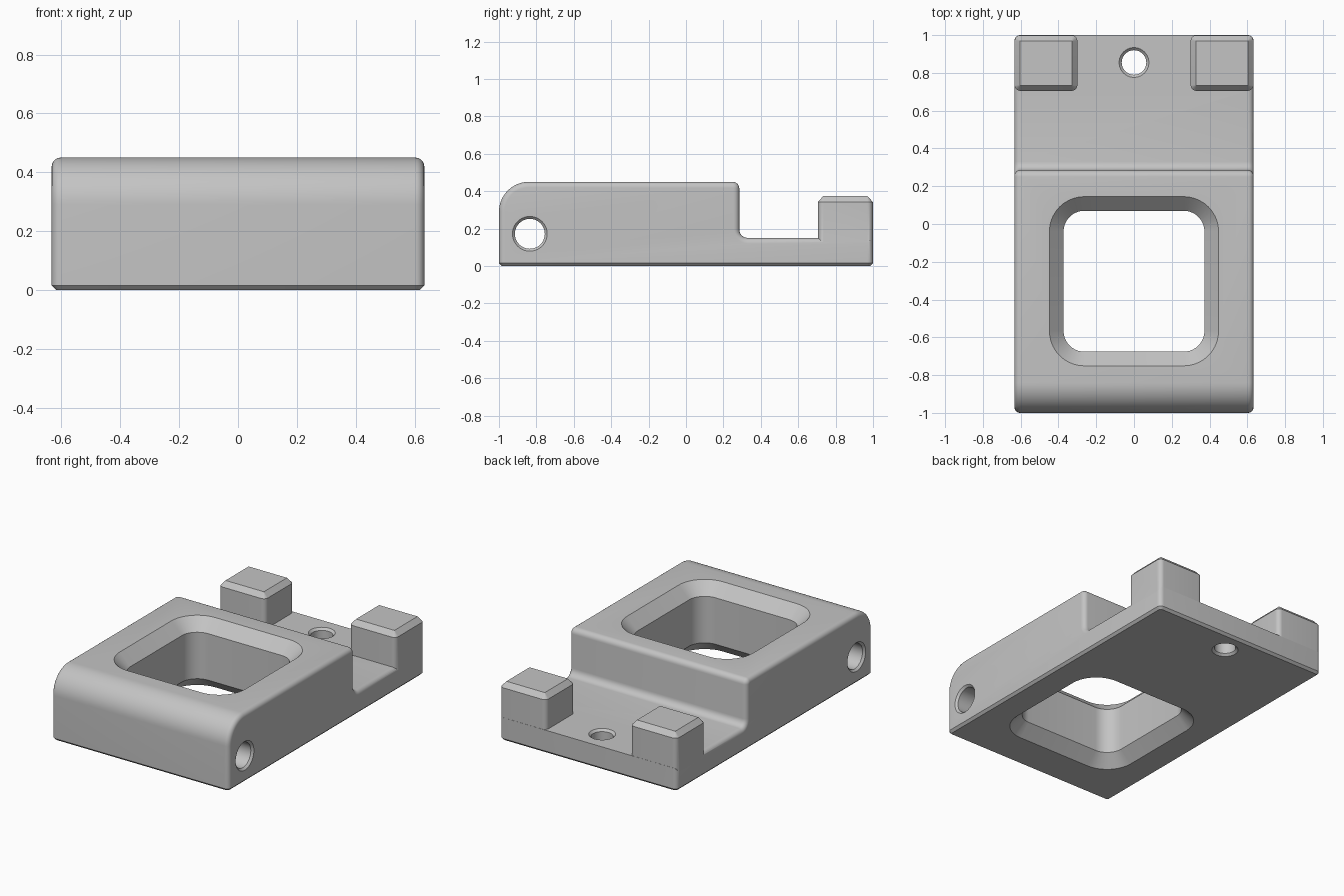
import bpy, bmesh
from math import sin, cos, pi, radians
from mathutils import Matrix

cube = bpy.data.objects.get("Cube")
if cube:
    bpy.data.objects.remove(cube)

HALF_W = 0.633     # half width of the body
EDGE = 0.03        # rounding of the side edges
CHAMFER = 0.015    # chamfer under the base

grey = bpy.data.materials.new("plain grey")
grey.use_nodes = True
grey.diffuse_color = (0.55, 0.55, 0.55, 1)
grey.node_tree.nodes["Principled BSDF"].inputs["Base Color"].default_value = grey.diffuse_color


def arc(cx, cy, r, start, end, n=10):
    angles = [radians(start + (end - start) * i / n) for i in range(n + 1)]
    return [(cx + r * cos(a), cy + r * sin(a)) for a in angles]


def loft(rings):
    """Closed solid through rings with equal point counts."""
    bm = bmesh.new()
    loops = [[bm.verts.new(p) for p in ring] for ring in rings]
    count = len(loops[0])
    for a, b in zip(loops, loops[1:]):
        for i in range(count):
            j = (i + 1) % count
            bm.faces.new((a[i], a[j], b[j], b[i]))
    bm.faces.new(loops[0][::-1])
    bm.faces.new(loops[-1])
    bmesh.ops.remove_doubles(bm, verts=bm.verts, dist=1e-5)
    bmesh.ops.recalc_face_normals(bm, faces=bm.faces)
    return bm


def make_object(name, bm):
    mesh = bpy.data.meshes.new(name)
    bm.to_mesh(mesh)
    bm.free()
    mesh.materials.append(grey)
    obj = bpy.data.objects.new(name, mesh)
    bpy.context.collection.objects.link(obj)
    return obj


def rounded_ring(cx, cy, hx, hy, r, z):
    pts = []
    for k, (sx, sy) in enumerate([(1, 1), (-1, 1), (-1, -1), (1, -1)]):
        pts += arc(cx + sx * (hx - r), cy + sy * (hy - r), r, 90 * k, 90 * k + 90)
    return [(x, y, z) for x, y in pts]


def chamfered_cutter(cx, cy, hx, hy, r, z0, z1, c):
    """Through opening, flared at 45 degrees on both faces."""
    e = 0.01
    steps = [(z0 - e, c + e), (z0 + c, 0), (z1 - c, 0), (z1 + e, c + e)]
    return loft([rounded_ring(cx, cy, hx + g, hy + g, r + g, z) for z, g in steps])


def side_profile(d):
    """Stepped side outline, shrunk by d everywhere but the base."""
    return ([(-1 + d, 0), (1 - d, 0), (1 - d, 0.15 - d)]
            + arc(0.33, 0.195, 0.045 + d, 270, 180, 6)
            + arc(0.25, 0.415, 0.035 - d, 0, 90, 6)
            + arc(-0.84, 0.29, 0.16 - d, 90, 180, 16))


# Body: side profile swept across the width with rounded side edges
half = []
for i in range(7):
    a = pi / 2 * i / 6
    half.append((HALF_W - EDGE + EDGE * sin(a), EDGE * (1 - cos(a))))
stations = [(-x, d) for x, d in reversed(half)] + half
bm = loft([[(x, y, z) for y, z in side_profile(d)] for x, d in stations])
base = [f for f in bm.faces if all(abs(v.co.z) < 1e-6 for v in f.verts)]
base = bmesh.ops.dissolve_faces(bm, faces=base)["region"]
bmesh.ops.bevel(bm, geom=list(base[0].edges), offset=CHAMFER, segments=1,
                affect='EDGES', clamp_overlap=False)
bmesh.ops.recalc_face_normals(bm, faces=bm.faces)
body = make_object("bracket_body", bm)


def combine(name, tool_bm, operation):
    tool = make_object(name, tool_bm)
    tool.hide_render = True
    mod = body.modifiers.new(name, 'BOOLEAN')
    mod.operation = operation
    mod.solver = 'EXACT'
    mod.object = tool
    bpy.context.view_layer.objects.active = body
    bpy.ops.object.modifier_apply(modifier=mod.name)
    bpy.data.objects.remove(tool)


# Two rear posts with chamfered tops
for side, name in ((1, "left_post"), (-1, "right_post")):
    steps = [(0.06, 0), (0.342, 0), (0.374, 0.029)]
    post = loft([rounded_ring(side * 0.466, 0.852, 0.166 - g, 0.147 - g, 0.03 - g, z)
                 for z, g in steps])
    combine(name, post, 'UNION')

# Large window, rear screw hole and cross hole
combine("window_cutter",
        chamfered_cutter(0, -0.303, 0.373, 0.373, 0.11, 0, 0.45, 0.075), 'DIFFERENCE')
combine("screw_hole_cutter",
        chamfered_cutter(0, 0.855, 0.065, 0.065, 0.065, 0, 0.15, 0.014), 'DIFFERENCE')
cross = chamfered_cutter(-0.172, -0.835, 0.08, 0.08, 0.08, -HALF_W, HALF_W, 0.013)
bmesh.ops.transform(cross, matrix=Matrix.Rotation(pi / 2, 4, 'Y'), verts=cross.verts)
combine("cross_hole_cutter", cross, 'DIFFERENCE')

# Smooth rounded areas, keep chamfers crisp
bpy.ops.object.select_all(action='DESELECT')
body.select_set(True)
bpy.context.view_layer.objects.active = body
bpy.ops.object.shade_smooth_by_angle(angle=radians(28))
